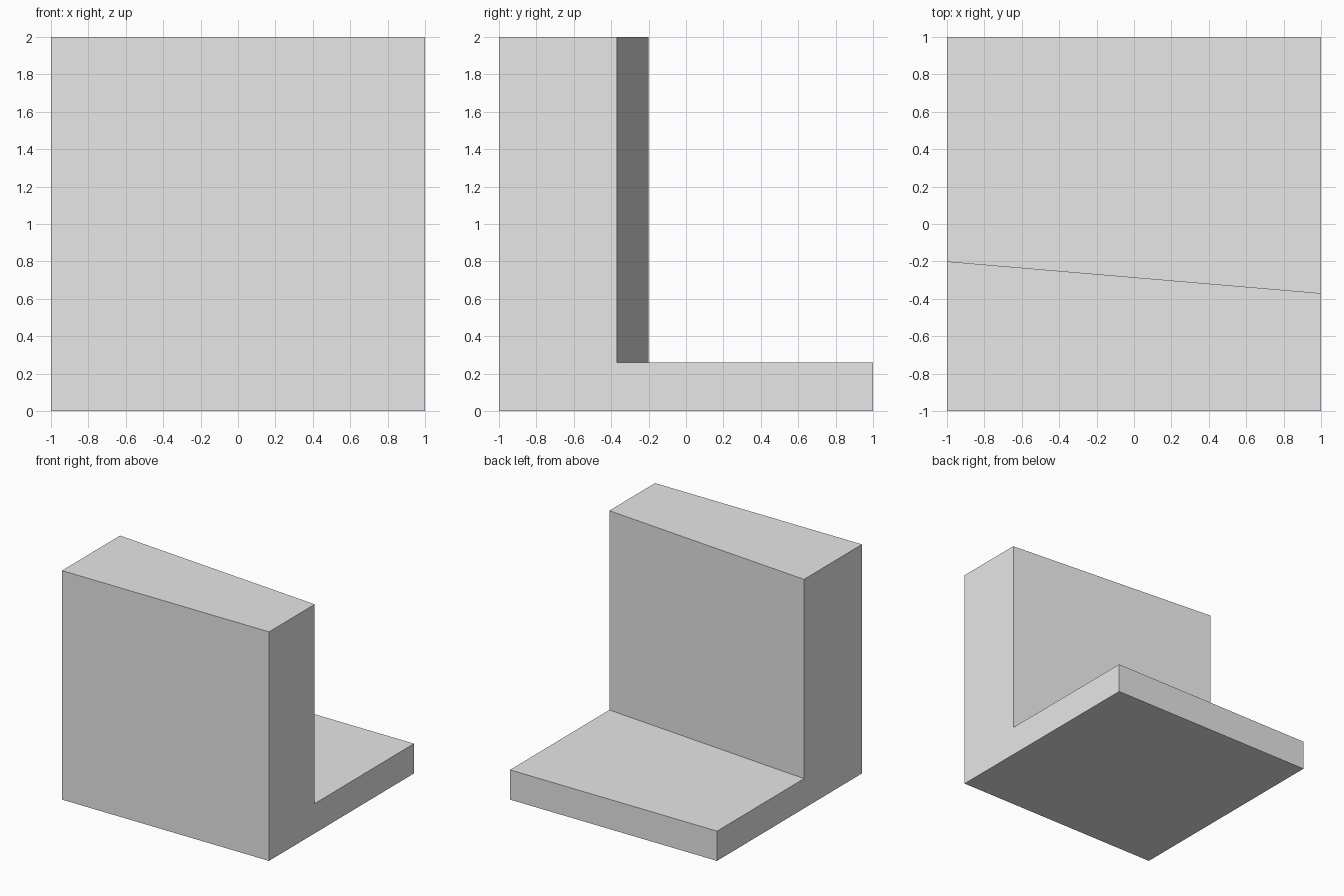
import bpy
import bmesh

# Remove the default cube
cube = bpy.data.objects.get("Cube")
if cube:
    bpy.data.objects.remove(cube, do_unlink=True)

# Single grey colour
grey = bpy.data.materials.new("plain_grey")
grey.use_nodes = True
grey.diffuse_color = (0.8, 0.8, 0.8, 1)
grey.node_tree.nodes["Principled BSDF"].inputs["Base Color"].default_value = (0.8, 0.8, 0.8, 1)

FLOOR_TOP = 0.26
WALL_BACK_RIGHT = -0.2   # at x = -1
WALL_BACK_LEFT = -0.37   # at x = +1


def section(bm, x, wall_back):
    """L-shaped side outline at one end of the bracket."""
    outline = [(-1, 0), (1, 0), (1, FLOOR_TOP), (wall_back, FLOOR_TOP),
               (wall_back, 2), (-1, 2)]
    return [bm.verts.new((x, y, z)) for y, z in outline]


# Bracket: upright wall with a slanted back and a flat floor plate, one solid
bm = bmesh.new()
right = section(bm, -1, WALL_BACK_RIGHT)
left = section(bm, 1, WALL_BACK_LEFT)
bm.faces.new(right)
bm.faces.new(left)
for i in range(len(left)):
    j = (i + 1) % len(left)
    bm.faces.new((right[i], right[j], left[j], left[i]))
bmesh.ops.recalc_face_normals(bm, faces=bm.faces)

mesh = bpy.data.meshes.new("angled_bracket")
bm.to_mesh(mesh)
bm.free()
mesh.materials.append(grey)
bracket = bpy.data.objects.new("angled_bracket", mesh)
bpy.context.collection.objects.link(bracket)
